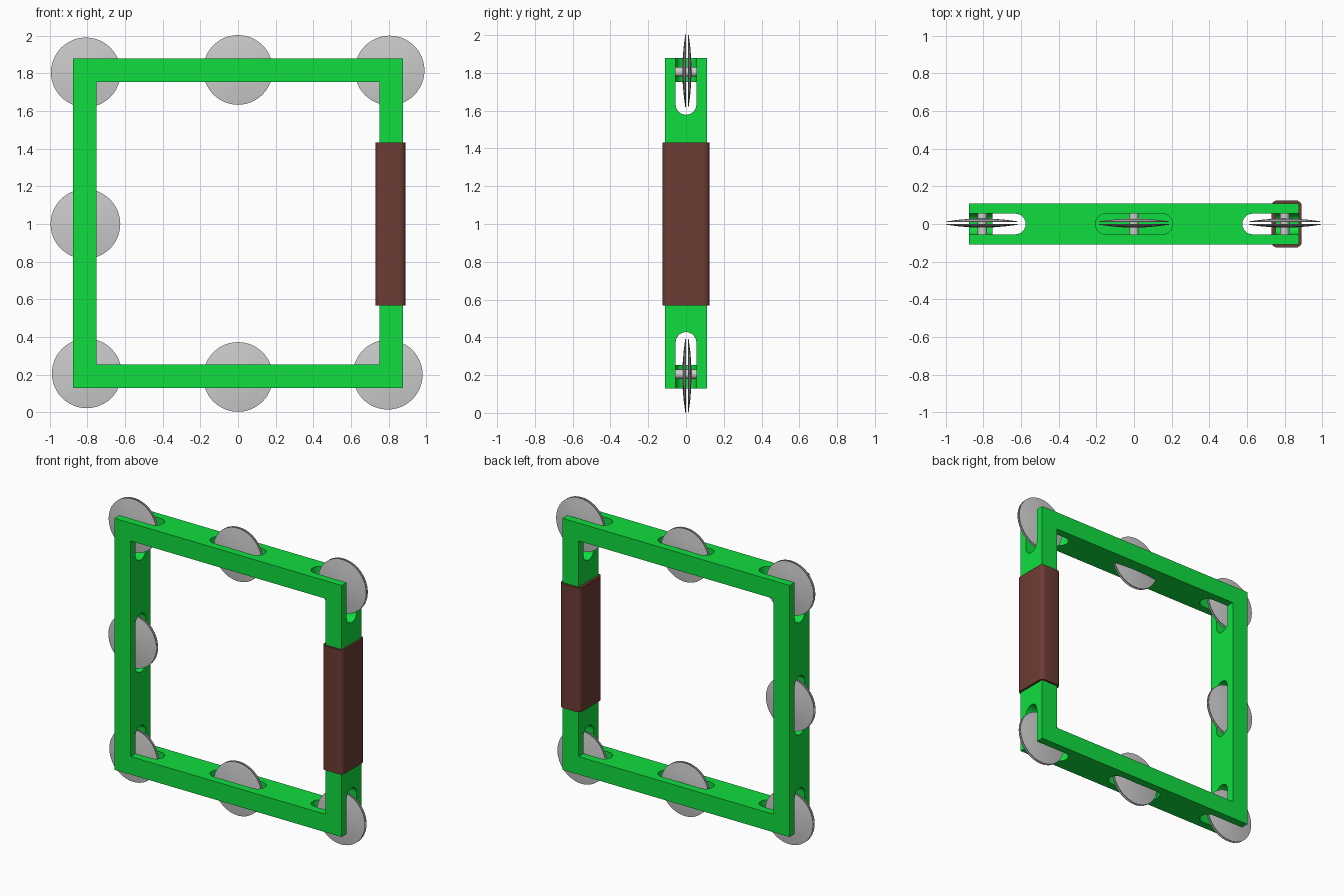
import bpy, bmesh, math
from mathutils import Vector, Matrix

if "Cube" in bpy.data.objects:
    bpy.data.objects.remove(bpy.data.objects["Cube"])


def material(name, rgb):
    m = bpy.data.materials.new(name)
    m.diffuse_color = (*rgb, 1)
    m.use_nodes = True
    m.node_tree.nodes["Principled BSDF"].inputs["Base Color"].default_value = m.diffuse_color
    return m


green = material("green_paint", (0.005, 0.73, 0.05))
brown = material("brown_grip", (0.15, 0.045, 0.033))


def make(name, bm, mat=None):
    bmesh.ops.recalc_face_normals(bm, faces=bm.faces)
    me = bpy.data.meshes.new(name)
    bm.to_mesh(me)
    bm.free()
    ob = bpy.data.objects.new(name, me)
    bpy.context.collection.objects.link(ob)
    if mat:
        me.materials.append(mat)
    return ob


def activate(ob):
    bpy.ops.object.select_all(action='DESELECT')
    ob.select_set(True)
    bpy.context.view_layer.objects.active = ob


def smooth(ob, angle=30):
    activate(ob)
    bpy.ops.object.shade_smooth_by_angle(angle=math.radians(angle))


def prism(bm, points, offset):
    face = bm.faces.new([bm.verts.new(p) for p in points])
    ext = bmesh.ops.extrude_face_region(bm, geom=[face])
    bmesh.ops.translate(bm, vec=offset, verts=[v for v in ext["geom"] if isinstance(v, bmesh.types.BMVert)])


# Square frame: four mitred bars
O, I, D, CZ = 0.875, 0.75, 0.11, 1.003
bm = bmesh.new()
corners = [(-1, -1), (1, -1), (1, 1), (-1, 1)]
ring = [[bm.verts.new((sx * r, y, CZ + sz * r)) for sx, sz in corners]
        for r, y in ((O, -D), (O, D), (I, D), (I, -D))]
for k in range(4):
    a, b = ring[k], ring[(k + 1) % 4]
    for i in range(4):
        j = (i + 1) % 4
        bm.faces.new((a[i], a[j], b[j], b[i]))
frame = make("frame", bm, green)


# Round-ended slots; corner slots run out through the corner
def slot(a, b, side, vertical):
    r, pts = 0.055, []
    for end, start in ((b - r, -90), (a + r, 90)):
        for k in range(13):
            t = math.radians(start + 15 * k)
            pts.append((end + r * math.cos(t), r * math.sin(t)))
    lo, hi = sorted((side * 0.74, side * 0.95))
    bm = bmesh.new()
    if vertical:
        prism(bm, [(lo, y, CZ + u) for u, y in pts], Vector((hi - lo, 0, 0)))
    else:
        prism(bm, [(u, y, CZ + lo) for u, y in pts], Vector((0, 0, hi - lo)))
    cutter = make("slot_cutter", bm)
    cutter.hide_render = True
    mod = frame.modifiers.new("slot", 'BOOLEAN')
    mod.operation, mod.solver, mod.object = 'DIFFERENCE', 'EXACT', cutter
    activate(frame)
    bpy.ops.object.modifier_apply(modifier=mod.name)
    bpy.data.objects.remove(cutter)


for side in (-1, 1):
    for vertical in (False, True):
        slot(-1.02, -0.575, side, vertical)
        slot(0.575, 1.02, side, vertical)
    slot(-0.205, 0.205, side, False)
slot(-0.205, 0.205, -1, True)
smooth(frame)

# Grip around the right bar
bm = bmesh.new()
bmesh.ops.create_cube(bm, size=1, matrix=Matrix.Translation((0.81, 0, 1.0)) @ Matrix.Diagonal((0.16, 0.25, 0.865, 1)))
upright = [e for e in bm.edges if abs(e.verts[0].co.z - e.verts[1].co.z) > 0.5]
bmesh.ops.bevel(bm, geom=upright, offset=0.03, segments=5, profile=0.5, affect='EDGES')
smooth(make("grip", bm, brown), 35)


# Jingles: a pin with a pair of thin domed discs, each pair hanging a little off centre
def dome(name, x, z, side):
    bm = bmesh.new()
    profile = [(0.0, 0.024), (0.06, 0.0225), (0.12, 0.0175), (0.185, 0.009),
               (0.185, 0.006), (0.12, 0.0145), (0.06, 0.0195), (0.0, 0.021)]
    vs = [bm.verts.new((x + r, 0.005 + side * y, z)) for r, y in profile]
    edges = [bm.edges.new(p) for p in zip(vs, vs[1:])]
    bmesh.ops.spin(bm, geom=vs + edges, cent=(x, 0, z), axis=(0, 1, 0), angle=2 * math.pi, steps=48)
    bmesh.ops.remove_doubles(bm, verts=bm.verts, dist=0.0004)
    smooth(make(name, bm), 40)


# pin x, pin z, disc x, disc z
jingles = [(-0.805, 1.805, -0.808, 1.805), (0, 1.805, 0, 1.818), (0.8, 1.805, 0.805, 1.815),
           (-0.805, 1.0, -0.81, 1.0), (-0.805, 0.205, -0.803, 0.207),
           (0, 0.205, 0, 0.188), (0.8, 0.205, 0.795, 0.2)]
for px, pz, x, z in jingles:
    bm = bmesh.new()
    bmesh.ops.create_cone(bm, cap_ends=True, segments=24, radius1=0.025, radius2=0.025, depth=0.13,
                          matrix=Matrix.Translation((px, 0, pz)) @ Matrix.Rotation(math.pi / 2, 4, 'X'))
    smooth(make("jingle_pin", bm))
    dome("front_jingle", x, z, -1)
    dome("back_jingle", x, z, 1)
